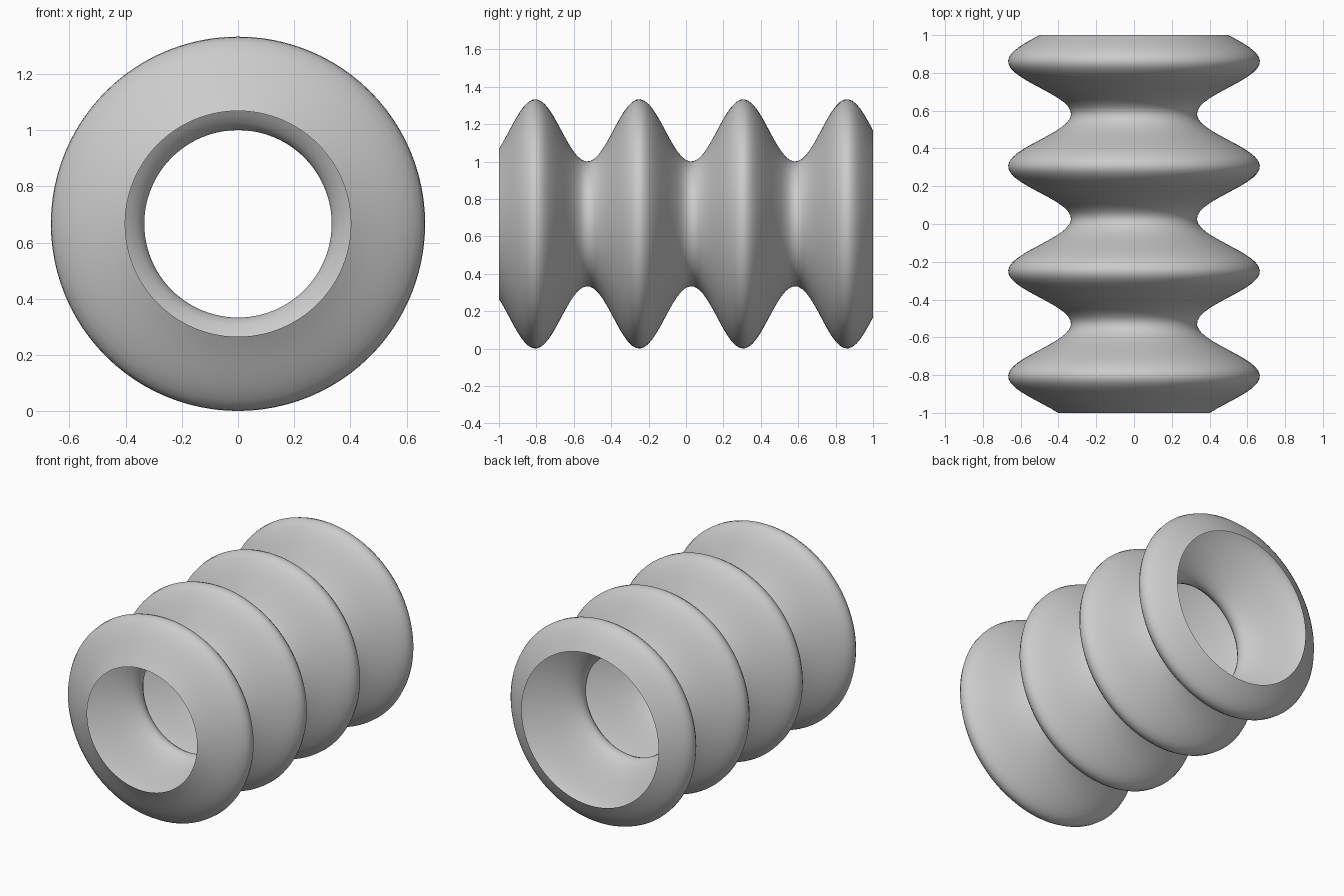
import bpy, bmesh
from math import cos, pi

if "Cube" in bpy.data.objects:
    bpy.data.objects.remove(bpy.data.objects["Cube"])

RINGS, SIDES = 90, 96
AXIS_Z = 2 / 3
PERIOD, PEAK = 0.5555, 0.861


def radius(y):
    return 0.5 + cos(2 * pi * (y - PEAK) / PERIOD) / 6


# Corrugated open tube: wave profile spun around the y axis
bm = bmesh.new()
rings = []
for i in range(RINGS + 1):
    y = -1 + 2 * i / RINGS
    ring = bmesh.ops.create_circle(bm, segments=SIDES, radius=radius(y))["verts"]
    for v in ring:
        v.co = (v.co.x, y, v.co.y + AXIS_Z)
    rings.append(ring)
for a, b in zip(rings, rings[1:]):
    for j in range(SIDES):
        k = (j + 1) % SIDES
        bm.faces.new((a[j], a[k], b[k], b[j]))
bmesh.ops.recalc_face_normals(bm, faces=bm.faces)
# Make sure the normals point away from the axis
f = next(iter(bm.faces))
c = f.calc_center_median()
if f.normal.x * c.x + f.normal.z * (c.z - AXIS_Z) < 0:
    bmesh.ops.reverse_faces(bm, faces=bm.faces)

mesh = bpy.data.meshes.new("bellows_tube")
bm.to_mesh(mesh)
bm.free()
tube = bpy.data.objects.new("bellows_tube", mesh)
bpy.context.collection.objects.link(tube)
bpy.context.view_layer.objects.active = tube
tube.select_set(True)
bpy.ops.object.shade_smooth_by_angle()
